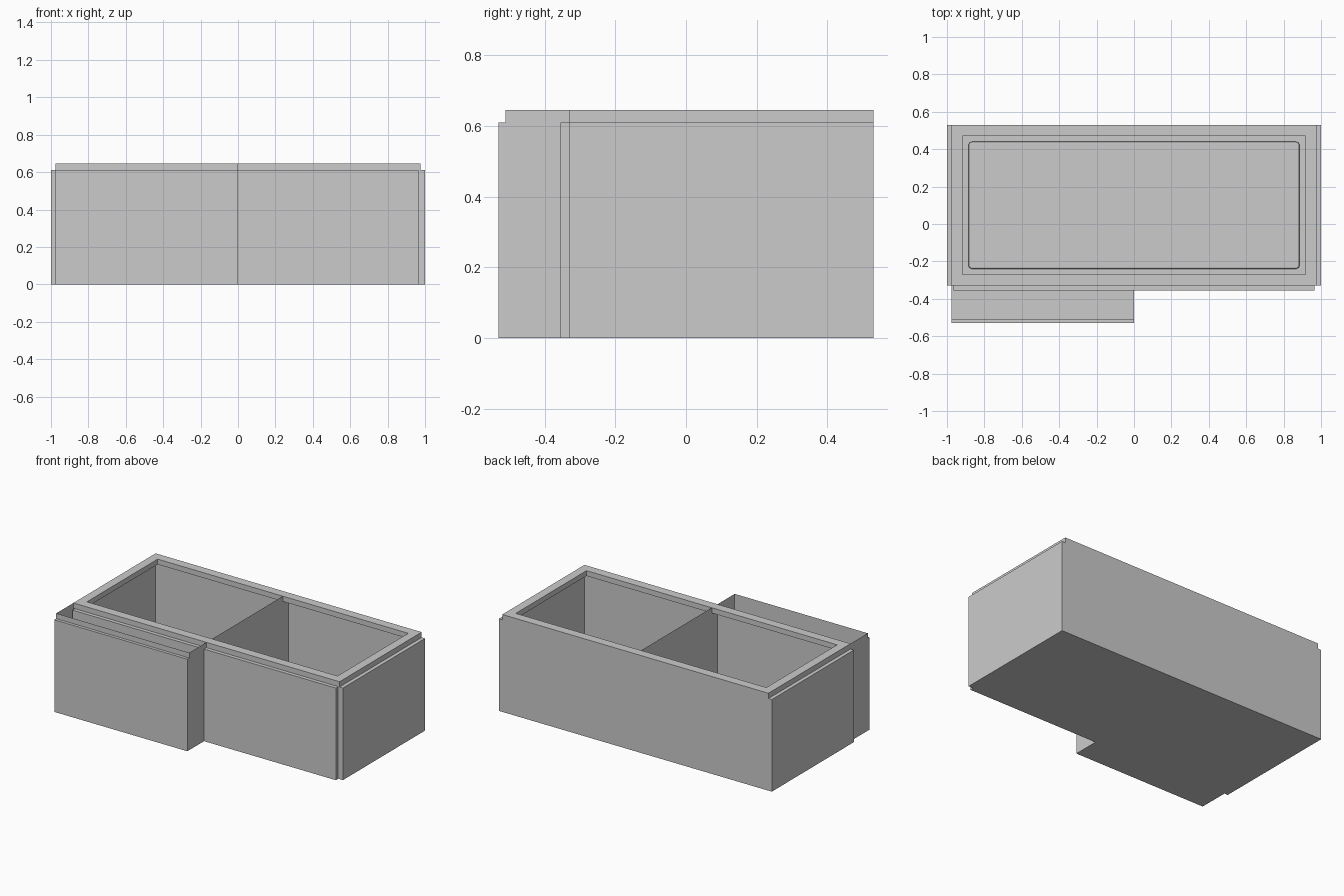
import bpy, bmesh

if "Cube" in bpy.data.objects:
    bpy.data.objects.remove(bpy.data.objects["Cube"])

H, TRIM = 0.645, 0.61      # carcass height, panel height
BACK, FRONT = 0.53, -0.33


def finish(name, bm):
    me = bpy.data.meshes.new(name)
    bm.to_mesh(me)
    bm.free()
    ob = bpy.data.objects.new(name, me)
    bpy.context.collection.objects.link(ob)
    return ob


def box(name, x0, x1, y0, y1, z0, z1, open_faces=(), corner=0, edge=0):
    """Box from bounds; open_faces lists outward directions left open."""
    bm = bmesh.new()
    bmesh.ops.create_cube(bm, size=1)
    for v in bm.verts:
        v.co = ((x0 + x1) / 2 + v.co.x * (x1 - x0),
                (y0 + y1) / 2 + v.co.y * (y1 - y0),
                (z0 + z1) / 2 + v.co.z * (z1 - z0))
    bm.normal_update()
    if corner:
        up = [e for e in bm.edges if abs(e.verts[0].co.z - e.verts[1].co.z) > 1e-4]
        bmesh.ops.bevel(bm, geom=up, offset=corner, segments=4, profile=0.5, affect='EDGES')
    if edge:
        top = [e for e in bm.edges if all(v.co.z > z1 - 1e-4 for v in e.verts)]
        bmesh.ops.bevel(bm, geom=top, offset=edge, segments=2, profile=0.5, affect='EDGES')
    bm.normal_update()
    dead = [f for f in bm.faces for d in open_faces
            if sum(a * b for a, b in zip(f.normal, d)) > 0.9]
    bmesh.ops.delete(bm, geom=dead, context='FACES')
    return finish(name, bm)


# Thin-walled compartments: the left one reaches forward as an open drawer
UP = (0, 0, 1)
box("left_compartment", -0.975, 0, -0.51, BACK, 0, H, [UP])
box("right_compartment", 0, 0.975, FRONT, BACK, 0, H, [UP, (-1, 0, 0)])

# Low rounded pad on the floor
box("floor_pad", -0.885, 0.885, -0.24, 0.44, 0.002, 0.03, corner=0.02, edge=0.008)

# Facing panels
box("drawer_front", -0.975, 0, -0.53, -0.51, 0, TRIM)
box("front_panel", -0.965, 0.965, -0.355, FRONT, 0, TRIM)
for name, s in (("left_side_panel", -1), ("right_side_panel", 1)):
    a, b = sorted((s * 0.975, s * 1.0))
    box(name, a, b, FRONT, BACK, 0, TRIM)

# Rectangular rim around the top opening
bm = bmesh.new()
loops = []
for x, y0, y1 in ((0.975, FRONT, BACK), (0.918, -0.27, 0.47)):
    loops.append([bm.verts.new((px, py, TRIM)) for px, py in
                  ((-x, y0), (x, y0), (x, y1), (-x, y1))])
outer, inner = loops
faces = [bm.faces.new((outer[i], outer[(i + 1) % 4], inner[(i + 1) % 4], inner[i]))
         for i in range(4)]
ext = bmesh.ops.extrude_face_region(bm, geom=faces, use_keep_orig=True)
bmesh.ops.translate(bm, vec=(0, 0, H - TRIM),
                    verts=[g for g in ext["geom"] if isinstance(g, bmesh.types.BMVert)])
bmesh.ops.recalc_face_normals(bm, faces=bm.faces)
finish("top_rim", bm)
